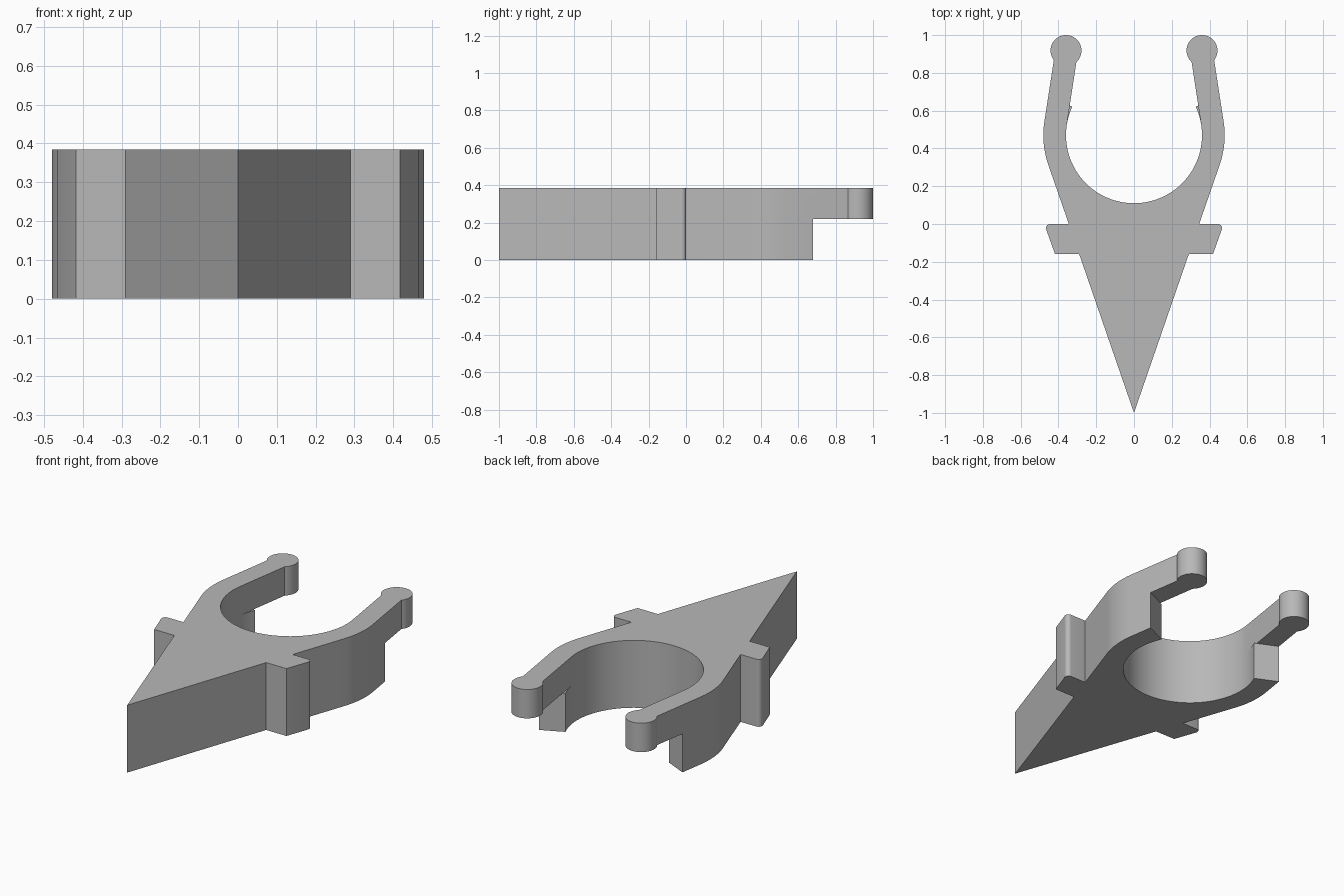
import bpy
import bmesh
from math import sin, cos, radians, atan2, degrees
from mathutils import Vector

cube = bpy.data.objects.get("Cube")
if cube:
    bpy.data.objects.remove(cube, do_unlink=True)

HEIGHT, STEP = 0.385, 0.22
RING = Vector((0, 0.47))       # centre of the round opening
INNER, OUTER = 0.36, 0.48      # radii of the clip ring
BEAD, BEAD_R = Vector((0.36, 0.918)), 0.082
LEAN, LIP = 8.5, 24.8          # arm lean and end of the lower jaw, in degrees

grey = bpy.data.materials.new("plain grey")
grey.use_nodes = True
grey.diffuse_color = (0.48, 0.48, 0.48, 1)
grey.node_tree.nodes["Principled BSDF"].inputs["Base Color"].default_value = grey.diffuse_color


def arc(centre, radius, start, end, steps):
    angles = [radians(start + (end - start) * i / steps) for i in range(steps + 1)]
    return [centre + radius * Vector((cos(a), sin(a))) for a in angles]


def mirrored(points):
    return [Vector((-p[0], p[1])) for p in reversed(points)]


def prism(name, outline, bottom, top):
    """Extrude a closed outline straight up."""
    bm = bmesh.new()
    base = bm.faces.new([bm.verts.new((p[0], p[1], bottom)) for p in outline])
    side = bmesh.ops.extrude_face_region(bm, geom=[base])["geom"]
    bmesh.ops.translate(bm, vec=(0, 0, top - bottom),
                        verts=[v for v in side if isinstance(v, bmesh.types.BMVert)])
    bmesh.ops.recalc_face_normals(bm, faces=bm.faces)
    mesh = bpy.data.meshes.new(name)
    bm.to_mesh(mesh)
    bm.free()
    mesh.materials.append(grey)
    obj = bpy.data.objects.new(name, mesh)
    bpy.context.collection.objects.link(obj)
    return obj


def smooth(obj):
    bpy.ops.object.select_all(action="DESELECT")
    obj.select_set(True)
    bpy.context.view_layer.objects.active = obj
    bpy.ops.object.shade_smooth_by_angle(angle=radians(20))


# Right-hand half of the outline: spike, shoulder, arm, bead, opening
arm_out, arm_in = Vector((0.425, 0.867)), Vector((0.305, 0.857))
bead_from = degrees(atan2(*(arm_out - BEAD).yx))
bead_to = degrees(atan2(*(arm_in - BEAD).yx)) + 360
half = [(0.29, -0.16), (0.418, -0.16)]
half += arc(Vector((0.444, -0.022)), 0.022, -18, 90, 6)
half += [(0.345, 0)]
half += arc(RING, OUTER, -19, LEAN, 12)
half += arc(BEAD, BEAD_R, bead_from, bead_to, 32)
half += arc(RING, INNER, LEAN, -88, 32)
outline = [(0, -1)] + half + [(0, RING.y - INNER)] + mirrored(half)
body = prism("clip_body", outline, 0, HEIGHT)

# Cut the lower part of both arms away along radial lines
reach = Vector((cos(radians(LIP)), sin(radians(LIP))))
wedge = [RING + reach, (1, 1.5)]
cutter = prism("arm_cutter", [RING] + wedge + mirrored(wedge), -0.1, STEP)
cutter.hide_render = True
cut = body.modifiers.new("arm_cut", "BOOLEAN")
cut.operation, cut.solver, cut.object = "DIFFERENCE", "EXACT", cutter
bpy.context.view_layer.objects.active = body
bpy.ops.object.modifier_apply(modifier=cut.name)
bpy.data.objects.remove(cutter, do_unlink=True)
smooth(body)

# Thin lips that carry the round opening on to the ends of the lower jaw
lip = arc(RING, INNER, LEAN, LIP, 8) + [RING + (INNER + 0.03) * reach]
for name, points in (("left_lip", lip), ("right_lip", mirrored(lip))):
    smooth(prism(name, points, 0, STEP))
